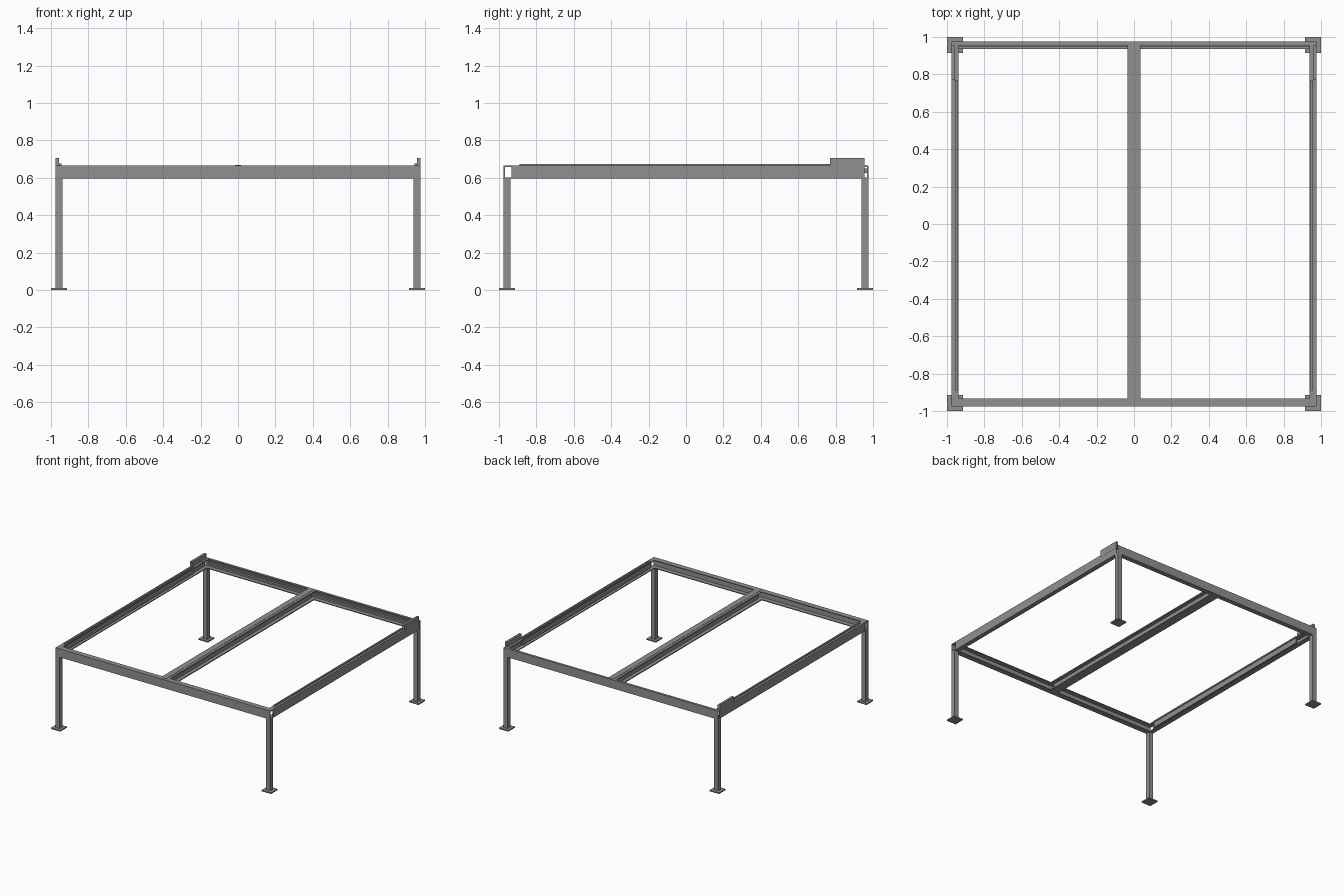
import bpy
import bmesh
from mathutils import Vector

cube = bpy.data.objects.get("Cube")
if cube:
    bpy.data.objects.remove(cube)

steel = bpy.data.materials.new("grey_steel")
steel.use_nodes = True
grey = (0.28, 0.28, 0.28, 1)
steel.diffuse_color = grey
steel.node_tree.nodes["Principled BSDF"].inputs["Base Color"].default_value = grey

BOTTOM, TOP = 0.595, 0.665
OUTER = 0.975


def bar(name, section, axis, start, end):
    """Extrude a (side, height) section along the x or y axis."""
    def place(side, height, along):
        return (along, side, height) if axis == "x" else (side, along, height)

    bm = bmesh.new()
    face = bm.faces.new([bm.verts.new(place(s, h, start)) for s, h in section])
    moved = bmesh.ops.extrude_face_region(bm, geom=[face])["geom"]
    offset = Vector(place(0, 0, end - start))
    for item in moved:
        if isinstance(item, bmesh.types.BMVert):
            item.co += offset
    bmesh.ops.recalc_face_normals(bm, faces=bm.faces)
    mesh = bpy.data.meshes.new(name)
    bm.to_mesh(mesh)
    bm.free()
    mesh.materials.append(steel)
    obj = bpy.data.objects.new(name, mesh)
    bpy.context.collection.objects.link(obj)
    return obj


def box(name, low, high):
    section = [(low[0], low[2]), (high[0], low[2]),
               (high[0], high[2]), (low[0], high[2])]
    return bar(name, section, "y", low[1], high[1])


def channel(sign, width, top_width, web=0.007, flange=0.007):
    """C section with its flat back outwards and flanges pointing inwards."""
    shape = [(0, BOTTOM), (width, BOTTOM), (width, BOTTOM + flange),
             (web, BOTTOM + flange), (web, TOP - flange),
             (top_width, TOP - flange), (top_width, TOP), (0, TOP)]
    return [(sign * (OUTER - depth), z) for depth, z in shape]


# Front and back beams
bar("front_beam", channel(-1, 0.043, 0.043), "x", -OUTER, OUTER)
bar("back_beam", channel(1, 0.04, 0.02), "x", -OUTER, OUTER)

# Stepped ledge inside the back beam
bar("back_ledge", [(0.968, 0.625), (0.945, 0.625), (0.945, 0.64),
                   (0.955, 0.64), (0.955, 0.65), (0.968, 0.65)],
    "x", -0.94, 0.94)

# Side beams, inner rails and raised end stops
for side, sign in (("left", 1), ("right", -1)):
    bar(side + "_beam", channel(sign, 0.037, 0.037), "y", -0.932, 0.955)

    def side_box(name, near, far, y0, y1, z0, z1):
        x0, x1 = sorted((sign * near, sign * far))
        box(side + name, (x0, y0, z0), (x1, y1, z1))

    side_box("_rail", 0.944, 0.957, -0.89, 0.77, 0.615, 0.675)
    side_box("_end_stop", 0.957, 0.976, 0.77, 0.955, 0.65, 0.706)

    # Legs with square foot plates
    for end, way in (("front", -1), ("back", 1)):
        y0, y1 = sorted((way * 0.938, way * OUTER))
        side_box("_" + end + "_leg", 0.938, OUTER, y0, y1, 0.005, 0.6)
        y0, y1 = sorted((way * 0.915, way * 1.0))
        side_box("_" + end + "_foot", 0.915, 1.0, y0, y1, 0, 0.01)

# Centre I beam, with a narrow strip resting on the end beams
half = [(0.035, BOTTOM), (0.035, BOTTOM + 0.008), (0.006, BOTTOM + 0.008),
        (0.006, TOP - 0.008), (0.035, TOP - 0.008), (0.035, TOP)]
mirrored = [(-x, z) for x, z in reversed(half)]
bar("centre_beam", half + mirrored, "y", -0.932, 0.955)
box("centre_strip", (-0.016, -0.955, TOP - 0.004), (0.016, 0.96, TOP + 0.002))
